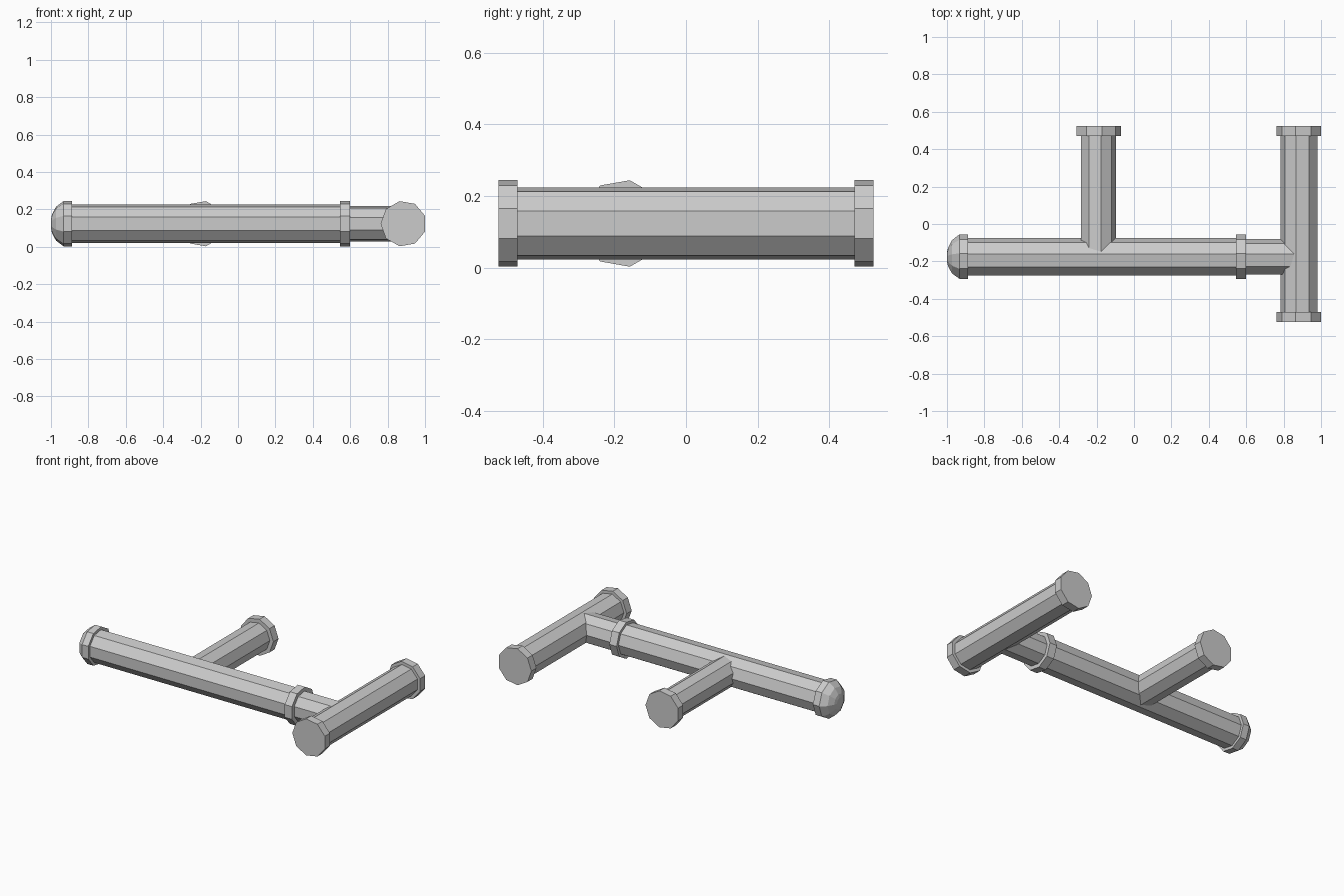
import bpy, bmesh, math
from mathutils import Vector

if "Cube" in bpy.data.objects:
    bpy.data.objects.remove(bpy.data.objects["Cube"])

SIDES = 9
Z = 0.1235          # height of all pipe axes
MAIN_Y = -0.178     # axis of the long pipe
BRANCH_X = -0.193   # axis of the side branch
CROSS_X = 0.885     # axis of the cross pipe
FLANGE = 0.1225     # radius of flanges and collars


def lathe(name, axis, offset, corner, rings):
    """Nine-sided solid along axis 'x' or 'y'; rings = (position, radius).
    corner is the sign of the sideways direction that one corner points to."""
    bm = bmesh.new()
    loops = []
    for pos, r in rings:
        loop = []
        for i in range(SIDES):
            a = 2 * math.pi * i / SIDES
            side = offset + corner * r * math.cos(a)
            z = Z + r * math.sin(a)
            co = (pos, side, z) if axis == 'x' else (side, pos, z)
            loop.append(bm.verts.new(Vector(co)))
        loops.append(loop)
    for lo, hi in zip(loops, loops[1:]):
        for i in range(SIDES):
            j = (i + 1) % SIDES
            bm.faces.new((lo[i], lo[j], hi[j], hi[i]))
    bm.faces.new(loops[0])
    bm.faces.new(loops[-1])
    bmesh.ops.recalc_face_normals(bm, faces=bm.faces)
    mesh = bpy.data.meshes.new(name)
    bm.to_mesh(mesh)
    bm.free()
    ob = bpy.data.objects.new(name, mesh)
    bpy.context.collection.objects.link(ob)
    return ob


def tube(name, axis, offset, corner, start, end, r):
    return lathe(name, axis, offset, corner, [(start, r), (end, r)])


# long pipe with its collar and the narrower stub into the tee
tube("main_pipe", 'x', MAIN_Y, 1, -0.91, 0.57, 0.1035)
tube("main_collar", 'x', MAIN_Y, 1, 0.546, 0.599, FLANGE)
tube("tee_stub", 'x', MAIN_Y, 1, 0.57, CROSS_X, 0.0965)

# domed end cap with its rim
lathe("domed_cap", 'x', MAIN_Y, 1,
      [(-0.999, 0.03), (-0.994, 0.052), (-0.973, 0.092),
       (-0.933, FLANGE), (-0.888, FLANGE)])

# side branch
tube("branch_pipe", 'y', BRANCH_X, 1, MAIN_Y, 0.50, 0.0965)
tube("branch_flange", 'y', BRANCH_X, 1, 0.47, 0.523, FLANGE)

# cross pipe, flanged at both ends
tube("cross_pipe", 'y', CROSS_X, -1, -0.50, 0.50, 0.1025)
for label, s in (("front", -1), ("back", 1)):
    tube(f"cross_flange_{label}", 'y', CROSS_X, -1, s * 0.47, s * 0.523, FLANGE)
